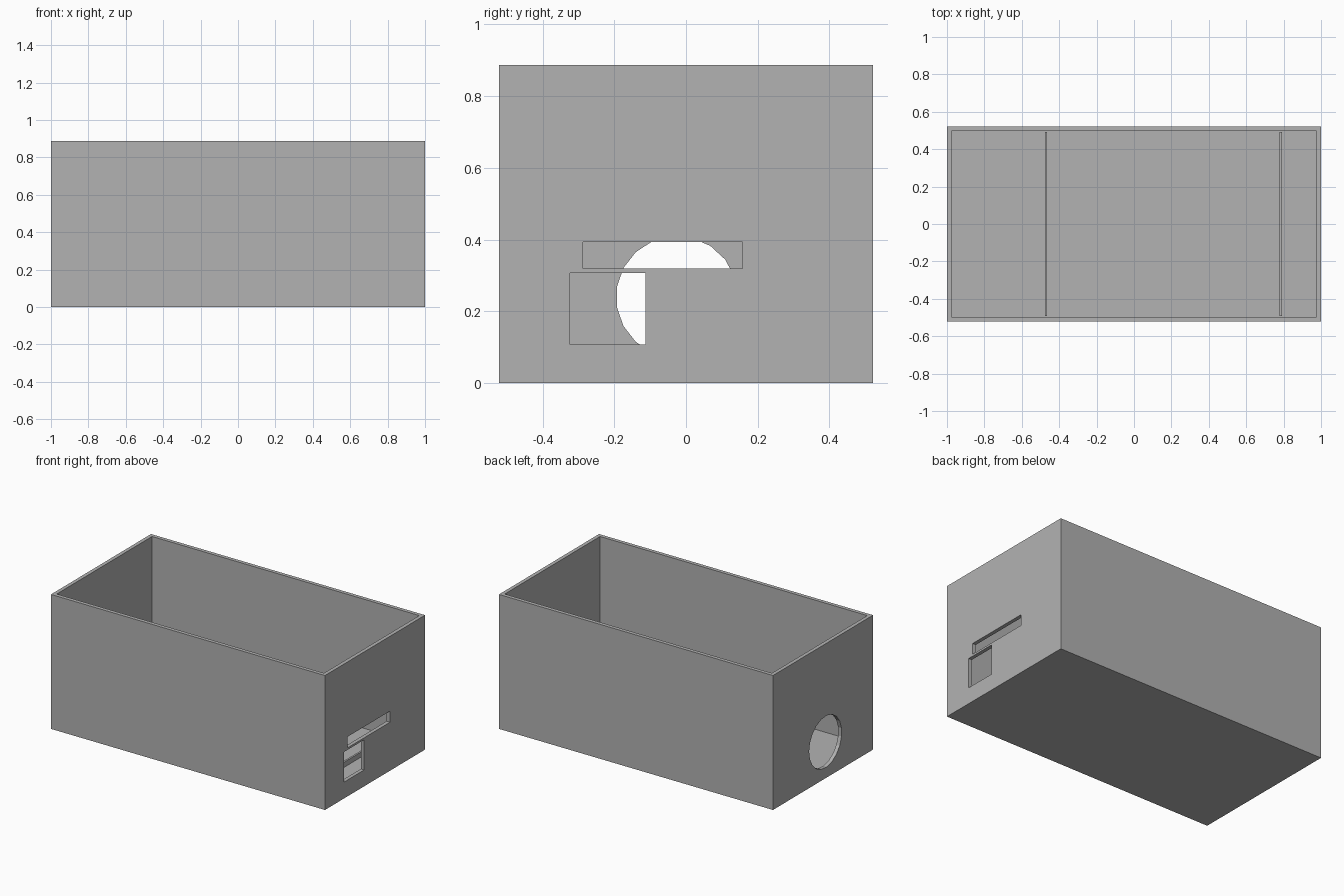
import bpy
import bmesh
import math
from mathutils import Matrix, Vector

LENGTH, WIDTH, HEIGHT, WALL = 2.0, 1.043, 0.887, 0.035

old = bpy.data.objects.get("Cube")
if old:
    bpy.data.objects.remove(old, do_unlink=True)

grey = bpy.data.materials.new("plain grey")
grey.use_nodes = True
colour = (0.448, 0.448, 0.448, 1)
grey.diffuse_color = colour
grey.node_tree.nodes["Principled BSDF"].inputs["Base Color"].default_value = colour


def add_object(name, bm):
    mesh = bpy.data.meshes.new(name)
    bmesh.ops.recalc_face_normals(bm, faces=bm.faces)
    bm.to_mesh(mesh)
    bm.free()
    mesh.materials.append(grey)
    obj = bpy.data.objects.new(name, mesh)
    bpy.context.collection.objects.link(obj)
    return obj


def block(low, high):
    low, high = Vector(low), Vector(high)
    bm = bmesh.new()
    place = Matrix.Translation((low + high) / 2) @ Matrix.Diagonal((*(high - low), 1))
    bmesh.ops.create_cube(bm, size=1, matrix=place)
    return bm


def cut(target, cutter):
    cutter.hide_render = True
    mod = target.modifiers.new("opening", 'BOOLEAN')
    mod.operation = 'DIFFERENCE'
    mod.solver = 'EXACT'
    mod.object = cutter
    bpy.context.view_layer.objects.active = target
    bpy.ops.object.modifier_apply(modifier=mod.name)
    bpy.data.objects.remove(cutter, do_unlink=True)


# Open box: inset the top face and push it down to the floor
bm = block((-LENGTH / 2, -WIDTH / 2, 0), (LENGTH / 2, WIDTH / 2, HEIGHT))
top = max(bm.faces, key=lambda f: f.calc_center_median().z)
bmesh.ops.inset_region(bm, faces=[top], thickness=WALL)
pit = bmesh.ops.extrude_face_region(bm, geom=[top])
bmesh.ops.translate(bm, vec=(0, 0, WALL - HEIGHT),
                    verts=[v for v in pit["geom"] if isinstance(v, bmesh.types.BMVert)])
if top.is_valid:
    bmesh.ops.delete(bm, geom=[top], context='FACES_ONLY')
box = add_object("open_box", bm)

# Wide slot and socket opening in one end wall
for name, y, z in (("wide_slot", (-0.287, 0.157), (0.32, 0.393)),
                   ("socket_opening", (-0.323, -0.113), (0.108, 0.307))):
    cut(box, add_object(name, block((0.9, y[0], z[0]), (1.1, y[1], z[1]))))

# Round cable hole in the opposite end wall
bm = bmesh.new()
place = Matrix.Translation((-1, -0.025, 0.24)) @ Matrix.Rotation(math.pi / 2, 4, 'Z') \
    @ Matrix.Rotation(math.pi / 2, 4, 'Y')
bmesh.ops.create_cone(bm, cap_ends=True, segments=19, radius1=0.17, radius2=0.17, depth=0.2)
# Point the axis along x with one corner towards +y
axis = Matrix(((0, 0, 1), (1, 0, 0), (0, 1, 0))).to_4x4()
first = max(bm.verts, key=lambda v: v.co.x + v.co.y * 0.001).co
spin = Matrix.Rotation(-math.atan2(first.y, first.x), 4, 'Z')
place = Matrix.Translation((-1, -0.025, 0.24)) @ axis @ spin
bmesh.ops.transform(bm, matrix=place, verts=bm.verts)
cut(box, add_object("cable_hole", bm))

# Low ridges across the floor
for name, x in (("left_floor_ridge", 0.785), ("right_floor_ridge", -0.47)):
    side = WIDTH / 2 - WALL + 0.005
    add_object(name, block((x - 0.006, -side, WALL - 0.01), (x + 0.006, side, WALL + 0.034)))
